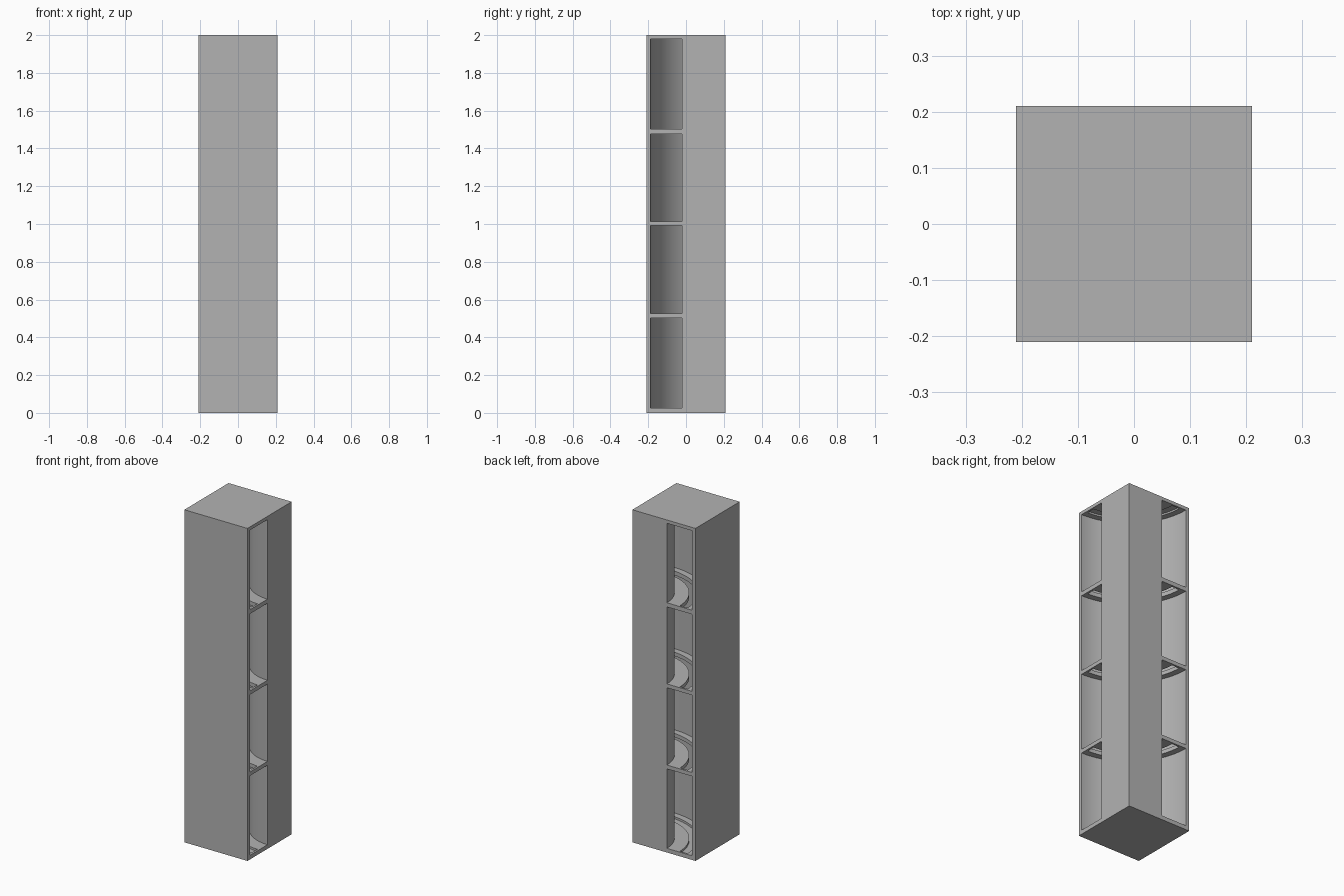
import bpy, bmesh, math

if "Cube" in bpy.data.objects:
    bpy.data.objects.remove(bpy.data.objects["Cube"], do_unlink=True)

HALF, HEIGHT = 0.21, 2.0
R_IN, R_OUT = 0.23, 0.397          # curved passage, centred on a back corner
SLOT_IN, SLOT_OUT = 0.31, 0.36
FLOORS = [0.025, 0.526, 1.014, 1.502]
CEILINGS = [0.503, 0.991, 1.477, 1.98]

grey = bpy.data.materials.new("plain grey")
grey.use_nodes = True
colour = (0.45, 0.45, 0.45, 1)
grey.diffuse_color = colour
grey.node_tree.nodes["Principled BSDF"].inputs["Base Color"].default_value = colour


def prism(name, outline, z0, z1):
    bm = bmesh.new()
    face = bm.faces.new([bm.verts.new((x, y, z0)) for x, y in outline])
    out = bmesh.ops.extrude_face_region(bm, geom=[face])
    verts = [v for v in out["geom"] if isinstance(v, bmesh.types.BMVert)]
    bmesh.ops.translate(bm, verts=verts, vec=(0, 0, z1 - z0))
    bmesh.ops.recalc_face_normals(bm, faces=bm.faces)
    mesh = bpy.data.meshes.new(name)
    bm.to_mesh(mesh)
    bm.free()
    mesh.materials.append(grey)
    obj = bpy.data.objects.new(name, mesh)
    bpy.context.collection.objects.link(obj)
    return obj


def arc(radius, start=180, end=270, steps=32):
    angles = [math.radians(start + (end - start) * i / steps) for i in range(steps + 1)]
    return [(HALF + radius * math.cos(a), HALF + radius * math.sin(a)) for a in angles]


def passage(r0, r1, overshoot):
    # Quarter ring, run straight out through both open faces
    far = HALF + overshoot
    inner, outer = arc(r0), arc(r1)
    return ([(HALF - r1, far)] + outer + [(far, HALF - r1), (far, HALF - r0)]
            + inner[::-1] + [(HALF - r0, far)])


def cut(target, cutter):
    cutter.hide_render = True
    mod = target.modifiers.new("cut", "BOOLEAN")
    mod.operation = "DIFFERENCE"
    mod.solver = "EXACT"
    mod.object = cutter
    bpy.context.view_layer.objects.active = target
    bpy.ops.object.modifier_apply(modifier=mod.name)
    bpy.data.objects.remove(cutter, do_unlink=True)


# Cabinet column
square = [(-HALF, -HALF), (HALF, -HALF), (HALF, HALF), (-HALF, HALF)]
cabinet = prism("shelf_column", square, 0, HEIGHT)

# Four stacked compartments, leaving the shelves between them
for low, high in zip(FLOORS, CEILINGS):
    cut(cabinet, prism("compartment_cutter", passage(R_IN, R_OUT, 0.05), low, high))

# Curved slot through the shelves, recessed into floor and ceiling
slot = arc(SLOT_OUT, 182, 268) + arc(SLOT_IN, 182, 268)[::-1]
cut(cabinet, prism("slot_cutter", slot, 0.012, 1.99))

bpy.ops.object.select_all(action="DESELECT")
cabinet.select_set(True)
bpy.context.view_layer.objects.active = cabinet
bpy.ops.object.shade_smooth_by_angle(angle=math.radians(30))
